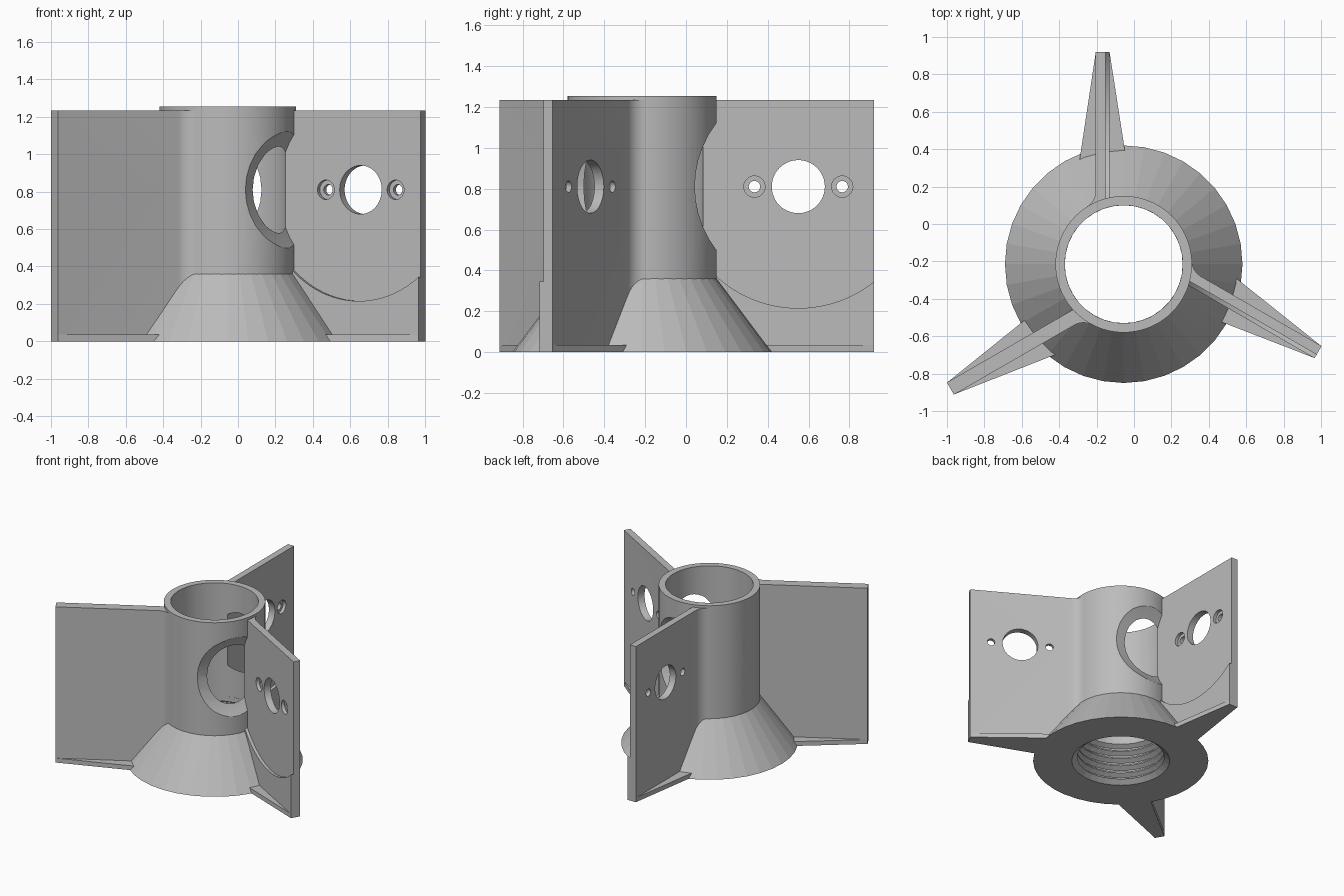
import bpy, bmesh, math
from mathutils import Matrix, Vector

if "Cube" in bpy.data.objects:
    bpy.data.objects.remove(bpy.data.objects["Cube"])

CX, CY = -0.055, -0.215          # axis of the tube
WHEEL_U, WHEEL_Z = 0.765, 0.81   # motor axis: distance from tube axis, height

grey = bpy.data.materials.new("light_grey")
grey.diffuse_color = (0.5, 0.5, 0.5, 1)
grey.use_nodes = True
grey.node_tree.nodes["Principled BSDF"].inputs["Base Color"].default_value = grey.diffuse_color


def make(name, bm):
    bmesh.ops.recalc_face_normals(bm, faces=bm.faces)
    me = bpy.data.meshes.new(name)
    bm.to_mesh(me)
    bm.free()
    me.materials.append(grey)
    ob = bpy.data.objects.new(name, me)
    bpy.context.collection.objects.link(ob)
    return ob


def lathe(name, profile, n):
    """Closed (radius, z) outline revolved round the tube axis."""
    bm = bmesh.new()
    rings = []
    for i in range(n):
        a = 2 * math.pi * i / n
        rings.append([bm.verts.new((CX + r * math.cos(a), CY + r * math.sin(a), z))
                      for r, z in profile])
    m = len(profile)
    for i in range(n):
        p, q = rings[i], rings[(i + 1) % n]
        for j in range(m):
            k = (j + 1) % m
            bm.faces.new((p[j], q[j], q[k], p[k]))
    return make(name, bm)


def prism(name, outline, z0, z1, mat):
    """Outline in (u, v) extruded upward, then placed by mat."""
    bm = bmesh.new()
    f = bm.faces.new([bm.verts.new((u, v, z0)) for u, v in outline])
    ext = bmesh.ops.extrude_face_region(bm, geom=[f])
    vs = [e for e in ext["geom"] if isinstance(e, bmesh.types.BMVert)]
    bmesh.ops.translate(bm, verts=vs, vec=(0, 0, z1 - z0))
    bm.transform(mat)
    return make(name, bm)


def cut_cylinder(target, u, r, v0, v1, mat, n=64):
    """Cut a cylinder running along v, at motor height, out of target."""
    bm = bmesh.new()
    bmesh.ops.create_cone(bm, cap_ends=True, segments=n, radius1=r, radius2=r, depth=v1 - v0)
    bm.transform(mat @ Matrix.Translation((u, (v0 + v1) / 2, WHEEL_Z))
                 @ Matrix.Rotation(math.pi / 2, 4, 'X'))
    cutter = make("cutter", bm)
    cutter.hide_render = True
    mod = target.modifiers.new("cut", 'BOOLEAN')
    mod.operation, mod.solver, mod.object = 'DIFFERENCE', 'EXACT', cutter
    bpy.context.view_layer.objects.active = target
    bpy.ops.object.modifier_apply(modifier=mod.name)
    bpy.data.objects.remove(cutter)


def smooth(ob):
    bpy.ops.object.select_all(action='DESELECT')
    ob.select_set(True)
    bpy.context.view_layer.objects.active = ob
    bpy.ops.object.shade_smooth_by_angle(angle=math.radians(20))


# Upright tube
tube = lathe("tube", [(0.315, 0.355), (0.365, 0.355), (0.365, 1.255), (0.315, 1.255)], 72)

# Conical foot with a threaded bore
thread = [(0.315, 0.36)]
for i in range(5):
    z = 0.32 - i * 0.06
    thread += [(0.315, z), (0.35, z - 0.02), (0.35, z - 0.03), (0.315, z - 0.05)]
foot = lathe("conical_foot", [(0.355, 0), (0.635, 0), (0.365, 0.36)] + thread, 36)

# Fin outline: plate with a fillet blending one side into the tube
fillet = []
for i in range(9):
    t = math.radians(-90 - i * 57.5 / 8)
    fillet.append((0.392 + 0.1 * math.sin(t + math.pi / 2), 0.25 - 0.1 * math.cos(t + math.pi / 2)))
fin_outline = [(1.135, 0.075), (1.135, 0.15)] + fillet + [(0.336, 0.137), (0.354, 0.08), (0.357, 0.075)]
base_outline = [(1.13, 0.075), (1.13, 0.15), (0.565, 0.235), (0.46, 0.25), (0.46, -0.03), (0.615, -0.005)]

for i, deg in enumerate((90, -30, 210)):
    mat = Matrix.Translation((CX, CY, 0)) @ Matrix.Rotation(math.radians(deg), 4, 'Z')
    # Motor plate: shallow wheel recess, shaft hole, two counterbored screw holes
    fin = prism(f"motor_fin_{i + 1}", fin_outline, 0, 1.235, mat)
    cut_cylinder(fin, WHEEL_U, 0.595, -0.1, 0.097, mat, 96)
    cut_cylinder(fin, WHEEL_U, 0.13, 0, 0.3, mat, 48)
    for s in (-0.215, 0.215):
        cut_cylinder(fin, WHEEL_U + s, 0.028, 0, 0.3, mat, 24)
        cut_cylinder(fin, WHEEL_U + s, 0.052, 0, 0.122, mat, 32)
    smooth(fin)
    # Flared strip along the bottom of the fin
    prism(f"fin_base_{i + 1}", base_outline, 0, 0.035, mat)
    # Wheel opening in the tube wall
    cut_cylinder(tube, WHEEL_U, 0.507, -0.45, 0.097, mat, 48)

smooth(tube)
